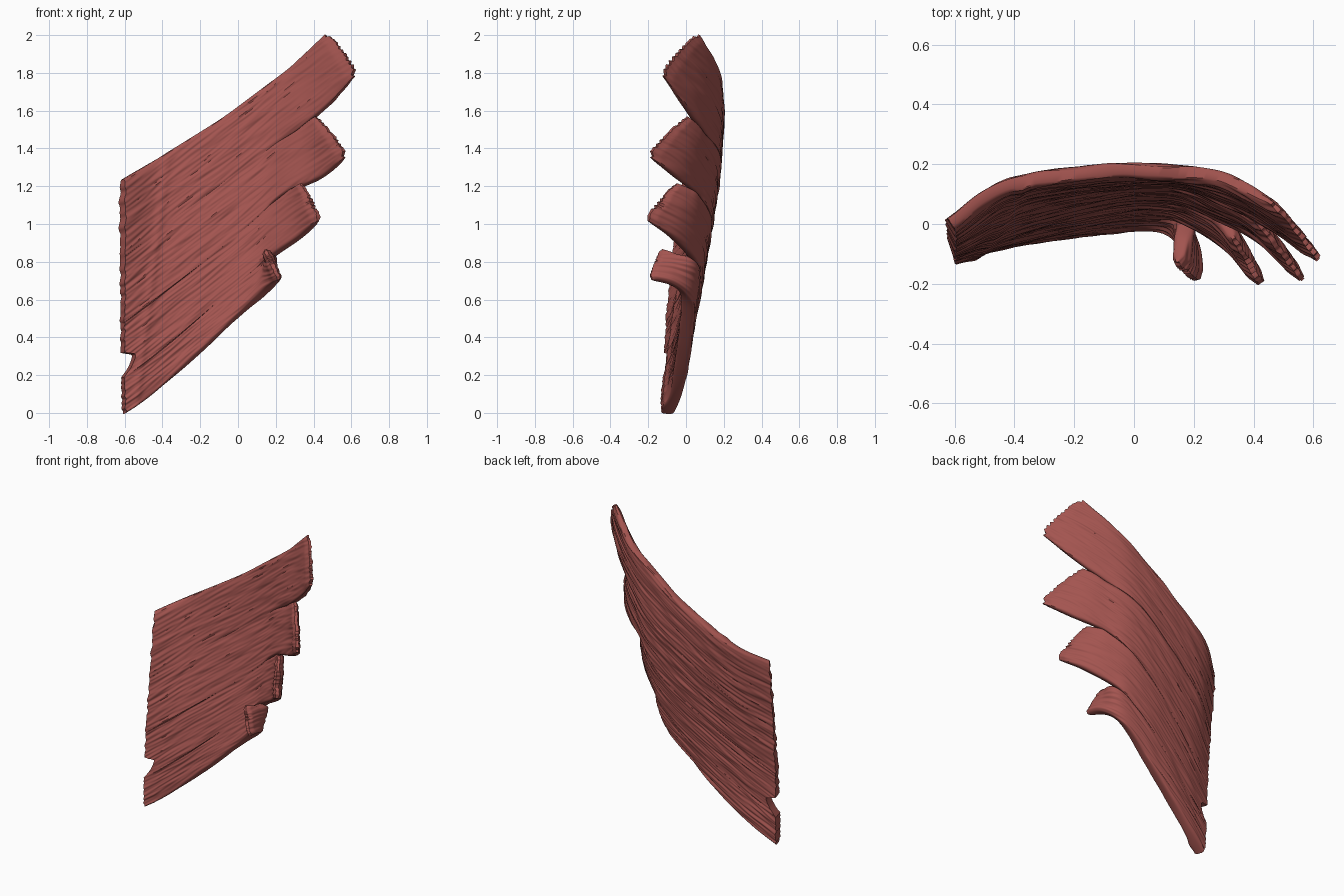
import bpy, bmesh, math, random
from mathutils import Vector, noise

if "Cube" in bpy.data.objects:
    bpy.data.objects.remove(bpy.data.objects["Cube"])
random.seed(4)

ROWS, COLS = 64, 84          # samples across and along each slip

muscle_red = bpy.data.materials.new("muscle_red")
muscle_red.use_nodes = True
colour = (0.37, 0.09, 0.08, 1)
muscle_red.diffuse_color = colour
muscle_red.node_tree.nodes["Principled BSDF"].inputs["Base Color"].default_value = colour

# Fibre lines across the joined sheet, from the lowest to the highest
FIBRES = [
    [(-.61, -.10, -.01), (-.44, -.048, .11), (-.20, -.018, .32), (0, .005, .51), (.12, -.01, .62)],
    [(-.62, -.09, .18), (-.40, -.03, .34), (-.10, .035, .59), (.08, .045, .74), (.17, .025, .82)],
    [(-.62, -.08, .47), (-.40, .005, .63), (-.10, .085, .86), (.12, .10, 1.04), (.26, .05, 1.16)],
    [(-.62, -.05, .82), (-.40, .075, .98), (-.10, .14, 1.20), (.15, .15, 1.38), (.31, .08, 1.49)],
    [(-.62, -.005, 1.23), (-.42, .13, 1.35), (-.10, .175, 1.55), (.12, .175, 1.71), (.27, .16, 1.82)],
]
# Free ends of each slip: lower edge, then upper edge
TIPS = [
    ([(.19, -.08, .68), (.22, -.20, .71)], [(.16, -.05, .84), (.14, -.14, .87)]),
    ([(.33, -.08, .93), (.44, -.22, 1.03)], [(.30, .01, 1.19), (.34, -.06, 1.22)]),
    ([(.45, -.06, 1.25), (.585, -.21, 1.37)], [(.36, .05, 1.53), (.42, 0, 1.575)]),
    ([(.48, -.015, 1.63), (.64, -.14, 1.81)], [(.37, .12, 1.91), (.48, .06, 2.018)]),
]
NAMES = ["lowest_slip", "lower_middle_slip", "upper_middle_slip", "top_slip"]


def along(path, t):
    """Smooth point on a path, t from 0 to 1."""
    f = min(max(t, 0), 1) * (len(path) - 1)
    k = min(int(f), len(path) - 2)
    s = f - k
    b, c = Vector(path[k]), Vector(path[k + 1])
    a = Vector(path[k - 1]) if k else 2 * b - c
    d = Vector(path[k + 2]) if k + 2 < len(path) else 2 * c - b
    return b + (c - a) * s / 2 + (a * 2 - b * 5 + c * 4 - d) * s * s / 2 \
        + (b * 3 - a - c * 3 + d) * s ** 3 / 2


def build_slip(index):
    lower = FIBRES[index] + TIPS[index][0]
    upper = FIBRES[index + 1] + TIPS[index][1]
    teeth = [random.uniform(0, 0.016) for _ in range(12)]

    def sheet(t, v):
        return along(lower, t).lerp(along(upper, t), v)

    def ragged(u, v):
        """Trim both ends into uneven edges with rounded tip corners."""
        start = 0.007 * (1 + noise.noise(Vector((index + v, 0, 0)) * 9))
        if index == 1 and v < 0.45:
            start += 0.045 * math.sin(math.pi * v / 0.45)
        phase = v * 11
        tooth = teeth[int(phase)] * (1 - abs(2 * (phase % 1) - 1))
        return start + u * (1 - start - tooth - 0.025 * abs(2 * v - 1) ** 5)

    def skin(u, v, side):
        t = ragged(u, v)
        p = sheet(t, v)
        du = sheet(min(t + .01, 1), v) - sheet(max(t - .01, 0), v)
        dv = sheet(t, 1) - sheet(t, 0)
        normal = du.cross(dv).normalized()
        # Free edges are rounded, joined edges keep their full thickness
        joined = index > 0 if v < 0.5 else index < len(NAMES) - 1
        free = min(max((t - 0.5) / 0.17, 0), 1) if joined else 1
        rounding = 1 - math.sqrt(max(0, 1 - abs(2 * v - 1) ** 8))
        thick = (0.039 - 0.0027 * (index + v)) * (1 - 0.55 * free * rounding)
        # Thinner towards the tips, with soft ends
        thick *= 1 - 0.4 * max(0, (t - 0.6) / 0.4) ** 2
        thick *= min(1, 0.45 + (1 - u) * 14)
        # Long grooves between fibre bundles, continuous over the sheet
        g = p.z - 0.75 * p.x
        bundle = noise.noise(Vector((p.x * 4, g * 18, side * 5)))
        fine = noise.noise(Vector((p.x * 8, g * 60, side * 8)))
        thick += 0.006 * bundle + 0.006 * fine
        # Faint upright crease on the front near the origin edge
        if side > 0:
            crease = (p.x + 0.40 - 0.13 * (p.z - 1.2)) / 0.02
            thick += 0.007 * math.exp(-crease * crease)
        return p + normal * side * max(thick, 0.006)

    bm = bmesh.new()
    rings = []
    for c in range(COLS + 1):
        u = c / COLS
        ring = [bm.verts.new(skin(u, r / ROWS, 1)) for r in range(ROWS + 1)]
        ring += [bm.verts.new(skin(u, r / ROWS, -1)) for r in reversed(range(ROWS + 1))]
        rings.append(ring)
    count = len(rings[0])
    for a, b in zip(rings, rings[1:]):
        for k in range(count):
            n = (k + 1) % count
            bm.faces.new((a[k], b[k], b[n], a[n]))
    # Close both ends with strips of quads
    for ring in (rings[0], rings[-1]):
        for k in range(ROWS):
            bm.faces.new((ring[k], ring[k + 1], ring[count - 2 - k], ring[count - 1 - k]))
    bmesh.ops.recalc_face_normals(bm, faces=bm.faces)

    mesh = bpy.data.meshes.new(NAMES[index])
    bm.to_mesh(mesh)
    bm.free()
    mesh.materials.append(muscle_red)
    slip = bpy.data.objects.new(NAMES[index], mesh)
    bpy.context.collection.objects.link(slip)
    return slip


slips = [build_slip(i) for i in range(len(NAMES))]

bpy.ops.object.select_all(action="DESELECT")
for slip in slips:
    slip.select_set(True)
bpy.context.view_layer.objects.active = slips[0]
bpy.ops.object.shade_smooth_by_angle(angle=math.radians(40))
